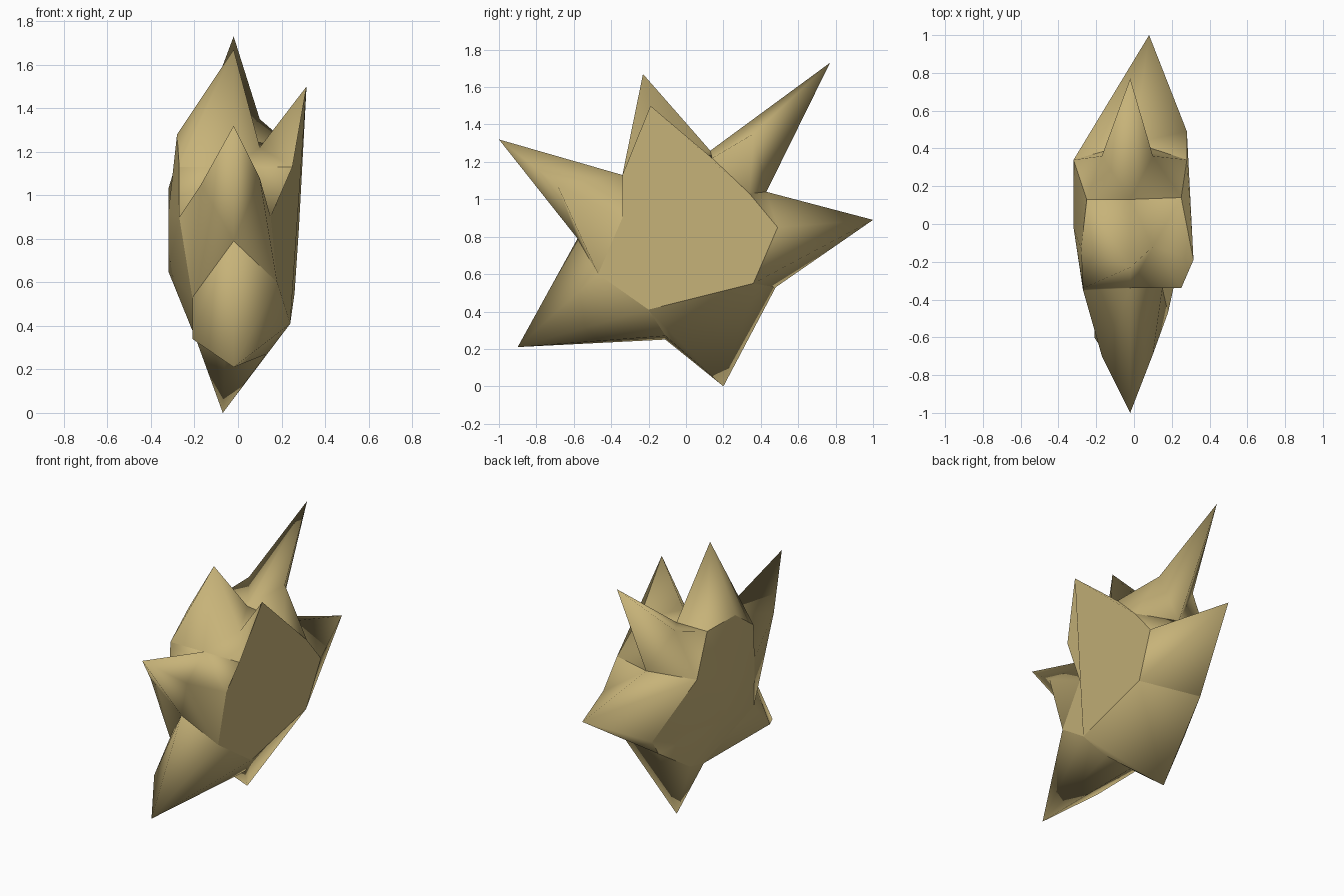
import bpy, bmesh

default = bpy.data.objects.get("Cube")
if default:
    bpy.data.objects.remove(default, do_unlink=True)

# Single stone colour
stone = bpy.data.materials.new("tan_stone")
stone.use_nodes = True
tan = (.57, .45, .19, 1)
stone.diffuse_color = tan
shader = next(n for n in stone.node_tree.nodes if n.type == "BSDF_PRINCIPLED")
shader.inputs["Base Color"].default_value = tan
shader.inputs["Roughness"].default_value = .9

bm = bmesh.new()
part_of = {}


def corner(x, y, z):
    return bm.verts.new((x, y, z))


def fill(part, *corners):
    part_of[bm.faces.new(corners)] = part


def fan(part, tip, ring, closed=True):
    """Join a ring of corners to one tip with triangles."""
    pairs = zip(ring, ring[1:] + ring[:1]) if closed else zip(ring, ring[1:])
    for a, b in pairs:
        fill(part, tip, a, b)


# Tips of the spikes
tip_front = corner(-.02, -1, 1.32)
tip_top = corner(-.02, -.23, 1.67)
tip_back_top = corner(-.02, .77, 1.73)
tip_back = corner(.08, 1, .89)
tip_bottom = corner(-.07, .2, 0)
tip_front_low = corner(-.02, -.9, .21)
tip_left = corner(.315, -.19, 1.5)

# Rim of the broad left side
left_top_back = corner(.25, .14, 1.22)
left_back_high = corner(.28, .34, 1.03)
left_back = corner(.28, .49, .85)
left_back_low = corner(.26, .36, .55)
left_low = corner(.24, -.2, .41)
left_front_low = corner(.18, -.47, .6)
left_front = corner(.15, -.34, .9)
left_front_high = corner(.25, -.34, 1.13)

# Rim and middle of the broad right side
right_top_back = corner(-.25, .13, 1.26)
right_top = corner(-.28, -.13, 1.28)
right_front_high = corner(-.27, -.34, 1.13)
right_front = corner(-.27, -.35, .9)
right_front_low = corner(-.21, -.43, .53)
right_low_front = corner(-.19, .08, .33)
right_low = corner(-.2, .24, .37)
right_back_low = corner(-.11, .52, .62)
right_back = corner(-.32, .34, 1.03)
right_middle_high = corner(-.32, -.02, .92)
right_middle_low = corner(-.32, .03, .65)

# Valleys between the spikes
valley_top = corner(-.02, -.34, 1.13)
valley_top_back = corner(-.02, .13, 1.26)
valley_left = corner(.1, -.12, 1.22)
valley_back = corner(0, .43, 1.04)
valley_back_low = corner(-.13, .48, .53)
valley_bottom = corner(-.06, -.11, .25)
valley_bottom_left = corner(.13, -.11, .27)
valley_front = corner(-.02, -.58, .79)

# Shoulders on the ridged spikes
front_left_shoulder = corner(.1, -.69, 1.08)
front_right_shoulder = corner(-.17, -.7, 1.05)
front_low_shoulder = corner(-.21, -.6, .34)
back_left_shoulder = corner(.1, .36, 1.35)
back_right_shoulder = corner(-.17, .36, 1.33)

# Broad sides
fill("left_side", left_top_back, left_back_high, left_back, left_back_low,
     left_low, left_front_low, left_front, left_front_high, tip_left)
fan("right_side", right_middle_high,
    [right_top_back, right_top, right_front_high, right_front,
     right_middle_low, right_back])
fan("right_side", right_middle_low,
    [right_front, right_front_low, right_low_front, right_low,
     valley_back_low, right_back_low, right_back], closed=False)

# Top spike, with the left spike rising beside it from the rim
fan("top_spike", tip_top,
    [right_top_back, valley_top_back, valley_left,
     valley_top, right_front_high, right_top])
fan("top_spike", valley_left,
    [valley_top, left_front_high, tip_left, left_top_back, valley_top_back],
    closed=False)

# Upper back spike, narrow above its two shoulders
fan("back_top_spike", tip_back_top,
    [valley_top_back, back_right_shoulder, valley_back, back_left_shoulder])
fan("back_top_spike", back_right_shoulder,
    [valley_top_back, right_top_back, right_back, valley_back], closed=False)
fan("back_top_spike", back_left_shoulder,
    [valley_back, left_back_high, left_top_back, valley_top_back], closed=False)

# Back spike
fan("back_spike", tip_back,
    [right_back, valley_back, left_back, left_back_low,
     valley_back_low, right_back_low])
fill("back_spike", valley_back, left_back_high, left_back)

# Bottom spike
fan("bottom_spike", tip_bottom,
    [valley_back_low, left_back_low, left_low, valley_bottom_left,
     valley_bottom, right_low_front, right_low])

# Lower front spike with one shoulder
fan("front_low_spike", tip_front_low,
    [valley_front, front_low_shoulder, valley_bottom,
     valley_bottom_left, left_low, left_front_low])
fan("front_low_spike", front_low_shoulder,
    [valley_front, right_front_low, right_low_front, valley_bottom], closed=False)

# Front spike, narrow beyond its two shoulders
fan("front_spike", tip_front,
    [valley_top, front_left_shoulder, valley_front, front_right_shoulder])
fan("front_spike", front_left_shoulder,
    [valley_top, left_front, left_front_low, valley_front], closed=False)
fan("front_spike", front_right_shoulder,
    [valley_top, right_front, right_front_low, valley_front], closed=False)
fill("front_spike", valley_top, left_front_high, left_front)
fill("front_spike", valley_top, right_front_high, right_front)

# Smooth shading inside each part, crisp edges where parts meet
bmesh.ops.recalc_face_normals(bm, faces=bm.faces[:])
for face in bm.faces:
    face.smooth = True
for edge in bm.edges:
    edge.smooth = len({part_of[face] for face in edge.link_faces}) == 1

# Finish the mesh
mesh = bpy.data.meshes.new("spiky_rock")
bm.to_mesh(mesh)
bm.free()
mesh.materials.append(stone)
rock = bpy.data.objects.new("spiky_rock", mesh)
bpy.context.collection.objects.link(rock)
